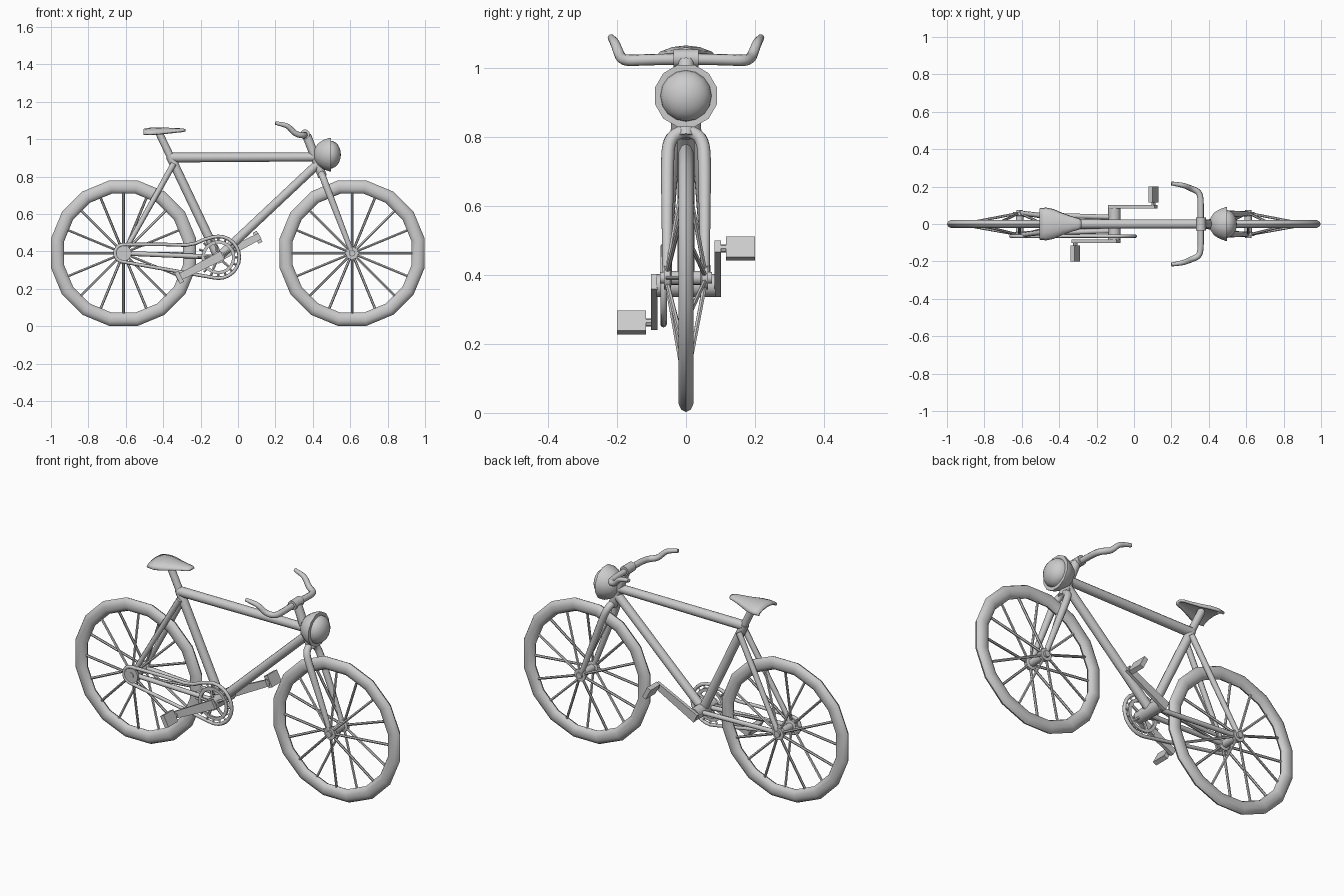
import bpy, bmesh, math
from mathutils import Vector, Matrix

if "Cube" in bpy.data.objects:
    bpy.data.objects.remove(bpy.data.objects["Cube"])

REAR, FRONT = Vector((-.612, 0, .391)), Vector((.61, 0, .391))
BB = Vector((-.105, 0, .369))          # bottom bracket
RING_Y = -.065                         # chain plane


def finish(obj, angle=40):
    bpy.ops.object.select_all(action='DESELECT')
    obj.select_set(True)
    bpy.context.view_layer.objects.active = obj
    bpy.ops.object.shade_smooth_by_angle(angle=math.radians(angle))
    return obj


def from_bmesh(name, bm, angle=40):
    bmesh.ops.remove_doubles(bm, verts=bm.verts, dist=1e-5)
    bmesh.ops.recalc_face_normals(bm, faces=bm.faces)
    mesh = bpy.data.meshes.new(name)
    bm.to_mesh(mesh)
    bm.free()
    obj = bpy.data.objects.new(name, mesh)
    bpy.context.collection.objects.link(obj)
    return finish(obj, angle)


def tube(name, paths, r, radii=None, smooth=False, cyclic=False, res=2):
    """Round tubes along one or more paths, converted to a mesh."""
    cu = bpy.data.curves.new(name, 'CURVE')
    cu.dimensions = '3D'
    cu.bevel_depth, cu.bevel_resolution, cu.use_fill_caps = r, res, True
    for path in paths:
        sp = cu.splines.new('NURBS' if smooth else 'POLY')
        sp.points.add(len(path) - 1)
        for i, p in enumerate(path):
            sp.points[i].co = (*p, 1)
            sp.points[i].radius = radii[i] if radii else 1
        if smooth:
            sp.order_u, sp.use_endpoint_u, sp.resolution_u = 3, True, 4
        sp.use_cyclic_u = cyclic
    tmp = bpy.data.objects.new(name + "_path", cu)
    bpy.context.collection.objects.link(tmp)
    dg = bpy.context.evaluated_depsgraph_get()
    dg.update()
    mesh = bpy.data.meshes.new_from_object(tmp.evaluated_get(dg))
    bpy.data.objects.remove(tmp)
    obj = bpy.data.objects.new(name, mesh)
    bpy.context.collection.objects.link(obj)
    return finish(obj, 50)


def lathe(name, profile, center, axis, n, closed=False, phase=0, angle=40):
    """Revolve (radius, offset along axis) points about a horizontal axis."""
    bm = bmesh.new()
    rings = []
    for k in range(n):
        t = 2 * math.pi * k / n + phase
        c, s = math.cos(t), math.sin(t)
        rings.append([bm.verts.new(center + Vector((a, r * c, r * s) if axis == 'X' else (r * c, a, r * s)))
                      for r, a in profile])
    m = len(profile)
    for k in range(n):
        A, B = rings[k], rings[(k + 1) % n]
        for j in range(m if closed else m - 1):
            bm.faces.new((A[j], B[j], B[(j + 1) % m], A[(j + 1) % m]))
    return from_bmesh(name, bm, angle)


def cylinder(name, center, r, half, n=16):
    return lathe(name, [(0, -half), (r, -half), (r, half), (0, half)], center, 'Y', n)


def polar(c, r, deg, y):
    t = math.radians(deg)
    return Vector((c.x + r * math.cos(t), y, c.z + r * math.sin(t)))


# wheels: 16-sided tyre, spokes alternating between hub sides, flanged hub
for label, c in (("rear", REAR), ("front", FRONT)):
    section = [(.36 + .036 * math.cos(math.radians(a)), .023 * math.sin(math.radians(a)))
               for a in range(0, 360, 36)]
    lathe(label + "_tyre", section, c, 'Y', 16, True, math.pi / 16, 50)
    spokes = []
    for k in range(16):
        y = .055 * (1 if k % 2 else -1)
        spokes.append([polar(c, .02, 22.5 * k, y), polar(c, .33, 22.5 * k, 0)])
    tube(label + "_spokes", spokes, .007, res=1)
    lathe(label + "_hub", [(0, -.075), (.017, -.075), (.017, -.064), (.034, -.064), (.034, -.046),
                           (.02, -.042), (.02, .042), (.034, .046), (.034, .064), (.017, .064),
                           (.017, .075), (0, .075)], c, 'Y', 16)

# frame
def steer(z, y=0):
    return Vector((.427 - (z - .866) * .387, y, z))

def seat_line(z):
    return Vector((-.104 - (z - .37) * .479, 0, z))

tube("top_tube", [[seat_line(.902), steer(.905)]], .026, [1, .9], res=4)
tube("down_tube", [[BB, steer(.868)]], .024, res=4)
tube("seat_tube", [[BB, seat_line(.91)]], .024, res=4)
tube("seat_post", [[seat_line(.9), seat_line(1.045)]], .02, res=4)
tube("head_tube", [[steer(.80), steer(1.02)]], .024, res=4)
sides = (-1, 1)
tube("seat_stays", [[REAR + Vector((0, .06 * s, 0)), seat_line(.87) + Vector((0, .025 * s, 0))] for s in sides],
     .016, [.8, 1])
tube("chain_stays", [[REAR + Vector((0, .052 * s, 0)), BB + Vector((0, .036 * s, 0))] for s in sides], .013)

# fork: one bent tube over the wheel
legs = [FRONT + Vector((0, .055, 0)), steer(.6, .054), steer(.72, .054), steer(.79, .05), steer(.815, .018)]
tube("fork", [legs + [Vector((p.x, -p.y, p.z)) for p in reversed(legs)]], .019,
     [.7, .9, 1, 1, 1, 1, 1, 1, .9, .7], smooth=True, res=3)

# handlebar with clamp
half = [(.357, .06, 1.024), (.357, .13, 1.022), (.348, .172, 1.02), (.305, .19, 1.028),
        (.27, .205, 1.07), (.235, .212, 1.08), (.2, .217, 1.087)]
bar = [Vector((x, -y, z)) for x, y, z in reversed(half)] + [Vector(p) for p in half]
rad = [1, 1, 1, .95, .85, .75, .6]
tube("handlebar", [bar], .0165, rad[::-1] + rad, smooth=True, res=3)
cylinder("handlebar_clamp", Vector((.358, 0, 1.027)), .026, .036, 12)

# headlight: bowl with flange, domed lens
lamp = Vector((0, 0, .918))
lathe("headlight_bowl", [(0, .405), (.035, .41), (.062, .428), (.08, .455), (.093, .488),
                         (.093, .498), (.073, .498), (0, .49)], lamp, 'X', 12, phase=math.pi / 12)
lathe("headlight_lens", [(.075 * math.cos(math.radians(a)), .493 + .057 * math.sin(math.radians(a)))
                         for a in range(0, 91, 15)], lamp, 'X', 16)

# seat: domed shell lofted along x
bm = bmesh.new()
rows = []
for x, w, top, edge in ((-.505, .084, 1.056, 1.03), (-.47, .088, 1.062, 1.029), (-.43, .08, 1.064, 1.03),
                        (-.38, .058, 1.062, 1.034), (-.33, .04, 1.06, 1.04), (-.295, .031, 1.058, 1.043),
                        (-.28, .018, 1.054, 1.044)):
    rows.append([bm.verts.new((x, w * math.sin(math.radians(a)),
                               edge + (top - edge) * math.cos(math.radians(a)))) for a in range(-90, 91, 30)])
for A, B in zip(rows, rows[1:]):
    for j in range(6):
        bm.faces.new((A[j], B[j], B[j + 1], A[j + 1]))
seat = from_bmesh("seat", bm)
sol = seat.modifiers.new("thickness", 'SOLIDIFY')
sol.thickness, sol.offset = .012, -1
if seat.data.polygons[15].normal.z < 0:
    seat.data.flip_normals()

# cranks, pedals and axle
cylinder("crank_axle", BB, .033, .085)
direction = Vector((.89, 0, .455)).normalized()
tilt = Matrix.Rotation(-math.atan2(direction.z, direction.x), 4, 'Y')

def box(name, pos, size, taper=1, flip=1):
    bm = bmesh.new()
    bmesh.ops.create_cube(bm, size=1)
    for v in bm.verts:
        if v.co.x * flip > 0:
            v.co.z *= taper
    bmesh.ops.scale(bm, verts=bm.verts, vec=size)
    bmesh.ops.transform(bm, matrix=Matrix.Translation(pos) @ tilt, verts=bm.verts)
    return from_bmesh(name, bm, 20)

for label, s in (("left", 1), ("right", -1)):
    end = BB + direction * (.235 * s)
    off = Vector((0, .092 * s, 0))
    box(label + "_crank_arm", BB + direction * (.112 * s) + off, (.275, .018, .05), .72, s)
    cylinder(label + "_pedal_axle", end + Vector((0, .108 * s, 0)), .012, .02, 8)
    box(label + "_pedal", end + Vector((0, .158 * s, 0)), (.024, .085, .066))

# chainring with teeth and arms, rear sprocket
def ring(name, c, r0, r1):
    lathe(name, [(r0, -.006), (r1, -.006), (r1, .006), (r0, .006)],
          c + Vector((0, RING_Y, 0)), 'Y', 32, True)

ring("chainring", BB, .073, .09)
tube("chainring_teeth", [[polar(BB, .086, 22.5 * k, RING_Y), polar(BB, .11, 22.5 * k, RING_Y)]
                         for k in range(16)], .006, res=0)
tube("chainring_arms", [[polar(BB, .02, 72 * k + 30, RING_Y), polar(BB, .08, 72 * k + 30, RING_Y)]
                        for k in range(5)], .008, res=1)
ring("rear_sprocket", REAR, .015, .042)

# chain: around ring, back along the bottom, around sprocket, slack top run
path = [polar(BB, .112, a, RING_Y) for a in range(105, -106, -15)]
path += [polar(REAR, .046, a, RING_Y) for a in range(260, 89, -17)]
path += [Vector((x, RING_Y, z)) for x, z in ((-.4, .438), (-.28, .434), (-.225, .444), (-.18, .464))]
tube("chain", [path], .0095, cyclic=True)
